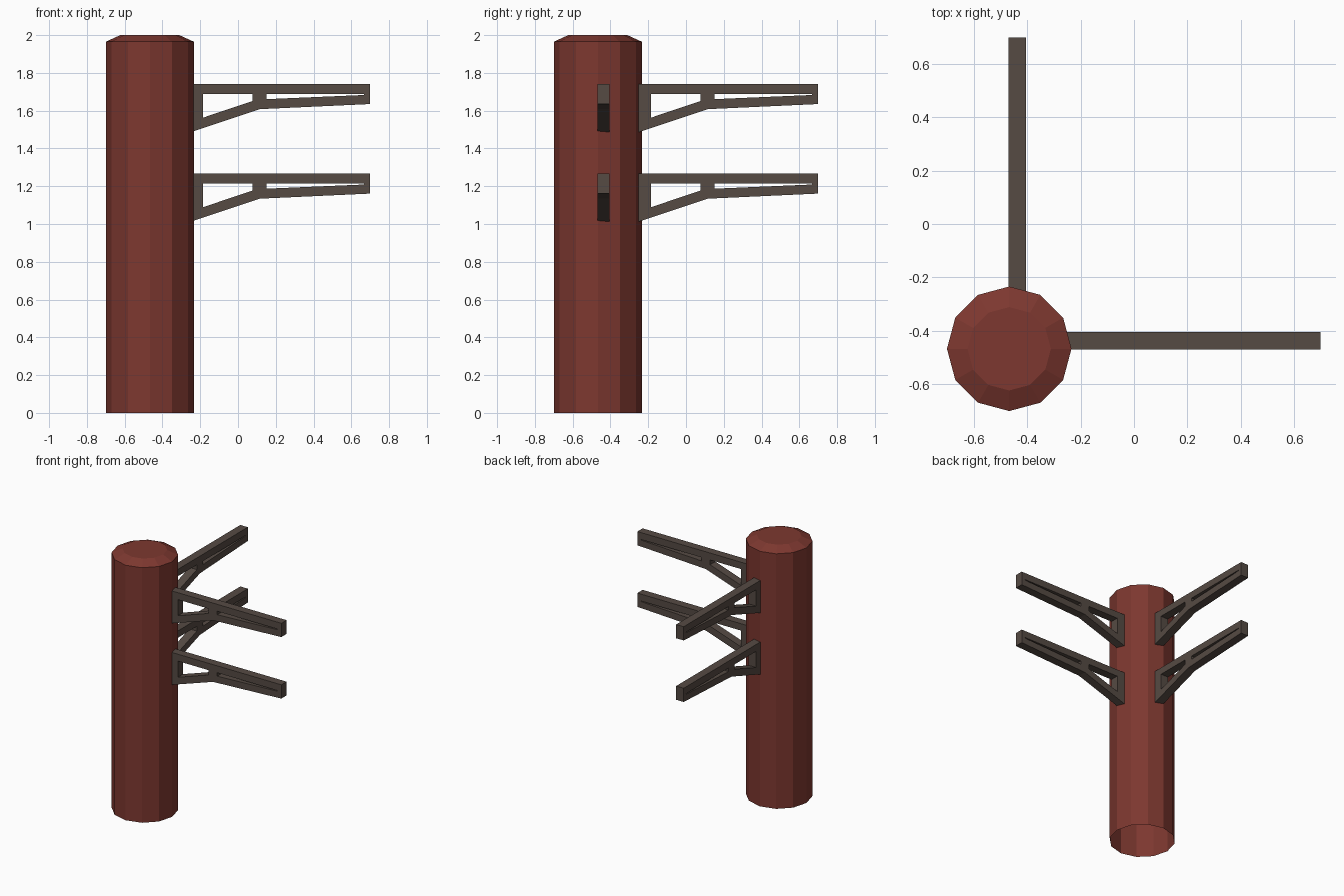
import bpy, bmesh, math

if "Cube" in bpy.data.objects:
    bpy.data.objects.remove(bpy.data.objects["Cube"])

C, R = -0.467, 0.233          # pole axis (x = y = C) and radius


def material(name, rgb):
    m = bpy.data.materials.new(name)
    m.diffuse_color = (*rgb, 1)
    m.use_nodes = True
    m.node_tree.nodes["Principled BSDF"].inputs["Base Color"].default_value = m.diffuse_color
    return m


red = material("rust red", (0.205, 0.039, 0.029))
brown = material("dark grey brown", (0.092, 0.069, 0.057))


def add_object(name, bm, mat):
    me = bpy.data.meshes.new(name)
    bm.to_mesh(me)
    bm.free()
    me.materials.append(mat)
    ob = bpy.data.objects.new(name, me)
    bpy.context.collection.objects.link(ob)
    return ob


# Pole: twelve-sided tube, open below, with a bevelled cap
bm = bmesh.new()
rings = []
for r, z in ((R, 0), (R, 1.965), (0.156, 2.0)):
    rings.append([bm.verts.new((C + r * math.cos(math.tau * i / 12),
                                C + r * math.sin(math.tau * i / 12), z))
                  for i in range(12)])
for lo, hi in zip(rings, rings[1:]):
    for i in range(12):
        j = (i + 1) % 12
        bm.faces.new((lo[i], lo[j], hi[j], hi[i]))
bm.faces.new(rings[-1])
add_object("pole", bm, red)

# Bracket side profile (distance along arm, height): outline, then two openings
POINTS = [(-0.27, 1.741), (0.698, 1.741), (0.698, 1.635), (0.115, 1.608), (-0.27, 1.48),
          (-0.185, 1.688), (0.077, 1.688), (0.077, 1.651), (-0.185, 1.563),
          (0.151, 1.688), (0.667, 1.688), (0.667, 1.683), (0.151, 1.661)]
# top rail, post, brace, spacer block, lower rail, end block
FACES = [(0, 5, 6, 9, 10, 1), (0, 4, 8, 5), (4, 3, 7, 8),
         (6, 7, 3, 12, 9), (12, 3, 2, 11), (10, 11, 2, 1)]
SIDE, WIDTH = -0.469, 0.064


def bracket(name, drop, swap):
    """Arm along x, or along y when swap is set."""
    def place(a, z):
        return (SIDE, a, z - drop) if swap else (a, SIDE, z - drop)
    bm = bmesh.new()
    vs = [bm.verts.new(place(a, z)) for a, z in POINTS]
    fs = [bm.faces.new([vs[i] for i in f]) for f in FACES]
    ext = bmesh.ops.extrude_face_region(bm, geom=fs, use_keep_orig=True)
    moved = [g for g in ext["geom"] if isinstance(g, bmesh.types.BMVert)]
    bmesh.ops.translate(bm, verts=moved, vec=(WIDTH, 0, 0) if swap else (0, WIDTH, 0))
    bmesh.ops.recalc_face_normals(bm, faces=bm.faces)
    add_object(name, bm, brown)


for level, drop in (("upper", 0), ("lower", 0.474)):
    bracket(level + "_right_bracket", drop, False)
    bracket(level + "_back_bracket", drop, True)
